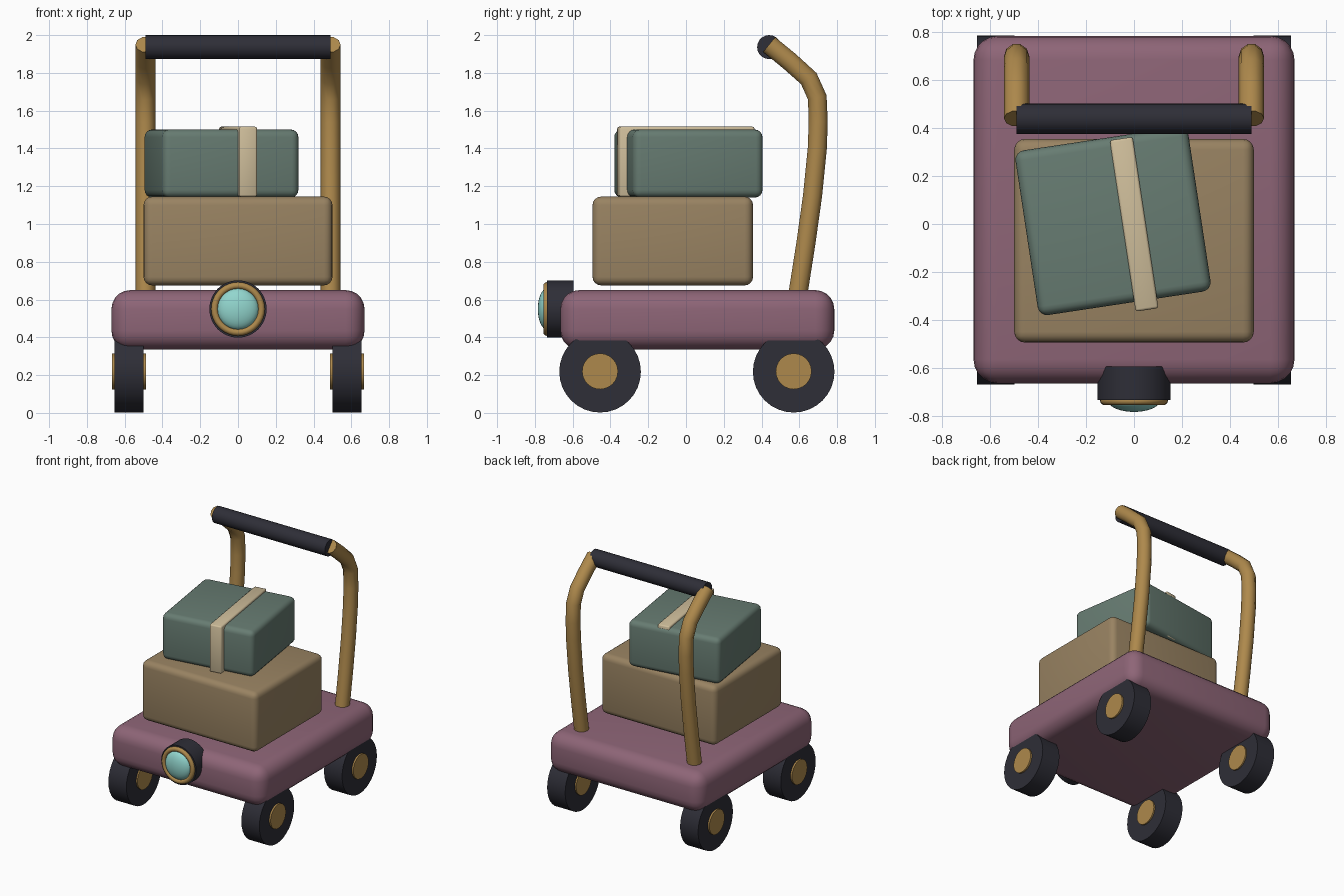
import bpy, bmesh, math
from mathutils import Matrix, Vector

cube = bpy.data.objects.get("Cube")
if cube:
    bpy.data.objects.remove(cube, do_unlink=True)


def material(name, r, g, b):
    lin = [(c / 255 / 12.92 if c < 10 else ((c / 255 + 0.055) / 1.055) ** 2.4) for c in (r, g, b)]
    m = bpy.data.materials.new(name)
    m.use_nodes = True
    m.diffuse_color = (*lin, 1)
    bsdf = next(n for n in m.node_tree.nodes if n.type == "BSDF_PRINCIPLED")
    bsdf.inputs["Base Color"].default_value = (*lin, 1)
    return m


PLUM = material("plum paint", 142, 101, 119)
TAN = material("tan cardboard", 153, 131, 98)
GREEN = material("sage green", 103, 124, 114)
CREAM = material("cream strap", 207, 190, 155)
BRASS = material("brass", 174, 137, 76)
RUBBER = material("dark rubber", 46, 46, 55)
GLASS = material("aqua glass", 146, 214, 206)


def smooth(obj):
    bpy.ops.object.select_all(action="DESELECT")
    obj.select_set(True)
    bpy.context.view_layer.objects.active = obj
    bpy.ops.object.shade_smooth_by_angle(angle=math.radians(50))


def add(name, bm, mat):
    me = bpy.data.meshes.new(name)
    bm.to_mesh(me)
    bm.free()
    me.materials.append(mat)
    obj = bpy.data.objects.new(name, me)
    bpy.context.collection.objects.link(obj)
    smooth(obj)
    return obj


def box(name, lo, hi, bevel, mat, frame=Matrix(), segments=4):
    """Rounded box between two corners, optionally placed in a turned frame."""
    lo, hi = Vector(lo), Vector(hi)
    bm = bmesh.new()
    bmesh.ops.create_cube(bm, size=1)
    bm.transform(Matrix.Translation((lo + hi) / 2) @ Matrix.Diagonal((*(hi - lo), 1)))
    bmesh.ops.bevel(bm, geom=bm.edges[:], offset=bevel, segments=segments,
                    profile=0.5, affect="EDGES")
    bm.transform(frame)
    return add(name, bm, mat)


def cylinder(name, center, radius, length, axis, mat, sides=32):
    bm = bmesh.new()
    bmesh.ops.create_cone(bm, cap_ends=True, segments=sides, radius1=radius,
                          radius2=radius, depth=length)
    turn = Matrix.Rotation(math.pi / 2, 4, "Y" if axis == "x" else "X")
    bm.transform(Matrix.Translation(center) @ turn)
    return add(name, bm, mat)


# Platform
box("platform", (-0.67, -0.665, 0.335), (0.67, 0.785, 0.65), 0.1, PLUM, segments=5)

# Wheels with hubs showing on both faces
for end, y in (("front", -0.455), ("rear", 0.57)):
    for side, s in (("left", 1), ("right", -1)):
        cylinder(f"{end}_{side}_wheel", (s * 0.577, y, 0.218), 0.216, 0.156, "x", RUBBER)
        cylinder(f"{end}_{side}_hub", (s * 0.578, y, 0.22), 0.095, 0.18, "x", BRASS, 24)

# Cargo
box("lower_crate", (-0.5, -0.495, 0.675), (0.5, 0.355, 1.145), 0.045, TAN)
turned = Matrix.Translation((-0.0875, 0.0125, 0)) @ Matrix.Rotation(0.15, 4, "Z")
box("upper_parcel", (-0.365, -0.3475, 1.14), (0.365, 0.3475, 1.5), 0.04, GREEN, turned)
box("parcel_strap", (0.037, -0.388, 1.145), (0.133, 0.335, 1.515), 0.01, CREAM, turned, 2)

# Push handle: two bent posts and a grip
PATH = [(0.588, 0.6), (0.635, 0.9), (0.67, 1.15), (0.695, 1.4), (0.7, 1.54),
        (0.695, 1.67), (0.65, 1.77), (0.55, 1.86), (0.44, 1.95)]
for side, s in (("left", 1), ("right", -1)):
    curve = bpy.data.curves.new(f"{side}_handle_post", "CURVE")
    curve.dimensions = "3D"
    curve.bevel_depth = 0.053
    curve.bevel_resolution = 3
    curve.use_fill_caps = True
    spline = curve.splines.new("POLY")
    spline.points.add(len(PATH) - 1)
    for point, (y, z) in zip(spline.points, PATH):
        point.co = (s * 0.49, y, z, 1)
    curve.materials.append(BRASS)
    post = bpy.data.objects.new(f"{side}_handle_post", curve)
    bpy.context.collection.objects.link(post)
    bpy.ops.object.select_all(action="DESELECT")
    post.select_set(True)
    bpy.context.view_layer.objects.active = post
    bpy.ops.object.convert(target="MESH")
    smooth(bpy.context.view_layer.objects.active)
cylinder("handle_grip", (0, 0.44, 1.9365), 0.0635, 0.98, "x", RUBBER, 20)

# Headlamp: housing, bezel ring and domed lens
cylinder("lamp_housing", (0, -0.665, 0.55), 0.152, 0.14, "y", RUBBER)
bpy.ops.mesh.primitive_torus_add(location=(0, -0.738, 0.55), rotation=(math.pi / 2, 0, 0),
                                 major_radius=0.124, minor_radius=0.018,
                                 major_segments=36, minor_segments=10)
bezel = bpy.context.object
bezel.name = "lamp_bezel"
bezel.data.materials.append(BRASS)
smooth(bezel)
bm = bmesh.new()
bmesh.ops.create_uvsphere(bm, u_segments=28, v_segments=16, radius=0.11)
bm.transform(Matrix.Translation((0, -0.735, 0.55)) @ Matrix.Diagonal((1, 0.45, 1, 1))
             @ Matrix.Rotation(math.pi / 2, 4, "X"))
add("lamp_lens", bm, GLASS)
